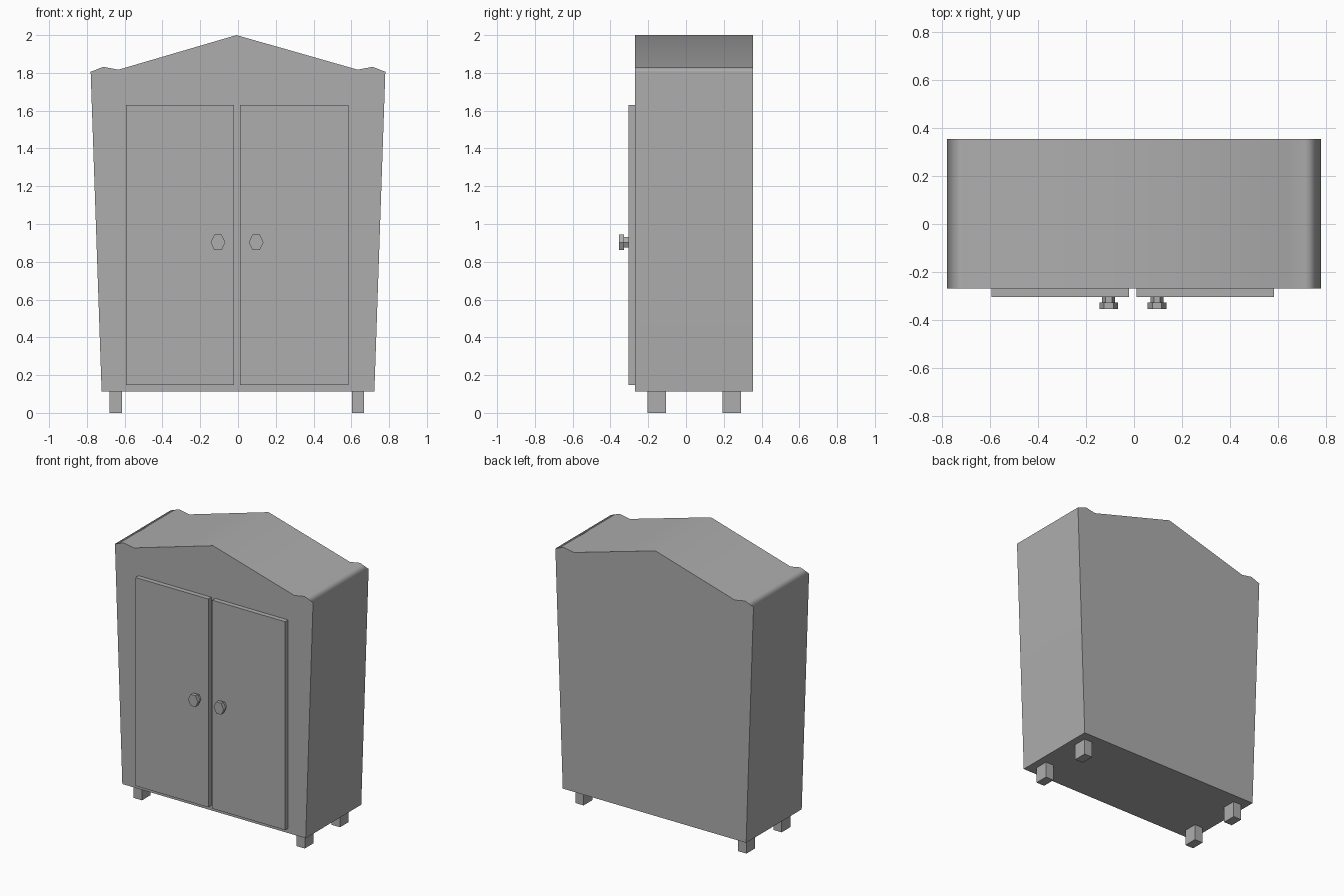
import bpy
import bmesh
from math import radians
from mathutils import Matrix

cube = bpy.data.objects.get("Cube")
if cube:
    bpy.data.objects.remove(cube, do_unlink=True)

grey = bpy.data.materials.new("plain grey")
grey.use_nodes = True
colour = (0.42, 0.42, 0.42, 1)
grey.diffuse_color = colour
grey.node_tree.nodes["Principled BSDF"].inputs["Base Color"].default_value = colour


def add_object(name, bm):
    bmesh.ops.recalc_face_normals(bm, faces=bm.faces)
    mesh = bpy.data.meshes.new(name)
    bm.to_mesh(mesh)
    bm.free()
    mesh.materials.append(grey)
    obj = bpy.data.objects.new(name, mesh)
    bpy.context.collection.objects.link(obj)
    return obj


def prism(name, outline, y0, y1):
    """Extrude an x-z outline from y0 to y1."""
    bm = bmesh.new()
    face = bm.faces.new([bm.verts.new((x, y0, z)) for x, z in outline])
    new = bmesh.ops.extrude_face_region(bm, geom=[face])["geom"]
    verts = [v for v in new if isinstance(v, bmesh.types.BMVert)]
    bmesh.ops.translate(bm, verts=verts, vec=(0, y1 - y0, 0))
    return add_object(name, bm)


def box(name, x0, x1, y0, y1, z0, z1):
    return prism(name, [(x0, z0), (x1, z0), (x1, z1), (x0, z1)], y0, y1)


# Cabinet: flared sides, scrolled shoulders and a gabled top
half = [(0.722, 0.113), (0.78, 1.806), (0.713, 1.832), (0.633, 1.817)]
outline = half + [(-0.008, 2.0)] + [(-x, z) for x, z in reversed(half)]
cabinet = prism("cabinet", outline, -0.27, 0.355)
bpy.context.view_layer.objects.active = cabinet
cabinet.select_set(True)
bpy.ops.object.shade_smooth_by_angle(angle=radians(75))
weighted = cabinet.modifiers.new("weighted normals", "WEIGHTED_NORMAL")
weighted.keep_sharp = True

# Doors
box("right_door", -0.594, -0.021, -0.304, -0.265, 0.147, 1.63)
box("left_door", 0.01, 0.584, -0.304, -0.265, 0.147, 1.63)

# Feet
for side, x in (("right", -0.679), ("left", 0.603)):
    for end, y in (("front", -0.203), ("back", 0.193)):
        box(f"{end}_{side}_foot", x, x + 0.065, y, y + 0.097, 0, 0.12)

# Hexagonal knobs, each a stem and a wider cap
for side, x in (("right", -0.106), ("left", 0.096)):
    bm = bmesh.new()
    for radius, y0, y1 in ((0.027, -0.33, -0.3), (0.039, -0.355, -0.328)):
        place = (Matrix.Translation((x, (y0 + y1) / 2, 0.903))
                 @ Matrix.Diagonal((1, 1, 1.2, 1))
                 @ Matrix.Rotation(radians(90), 4, "X")
                 @ Matrix.Rotation(radians(30), 4, "Z"))
        bmesh.ops.create_cone(bm, cap_ends=True, segments=6, radius1=radius,
                              radius2=radius, depth=y1 - y0, matrix=place)
    # Turn the corners to point sideways
    if abs(max(v.co.x for v in bm.verts) - x - 0.039) > 0.002:
        bmesh.ops.rotate(bm, verts=bm.verts, cent=(x, 0, 0.903),
                         matrix=Matrix.Rotation(radians(90), 3, "Y"))
    add_object(f"{side}_knob", bm)
